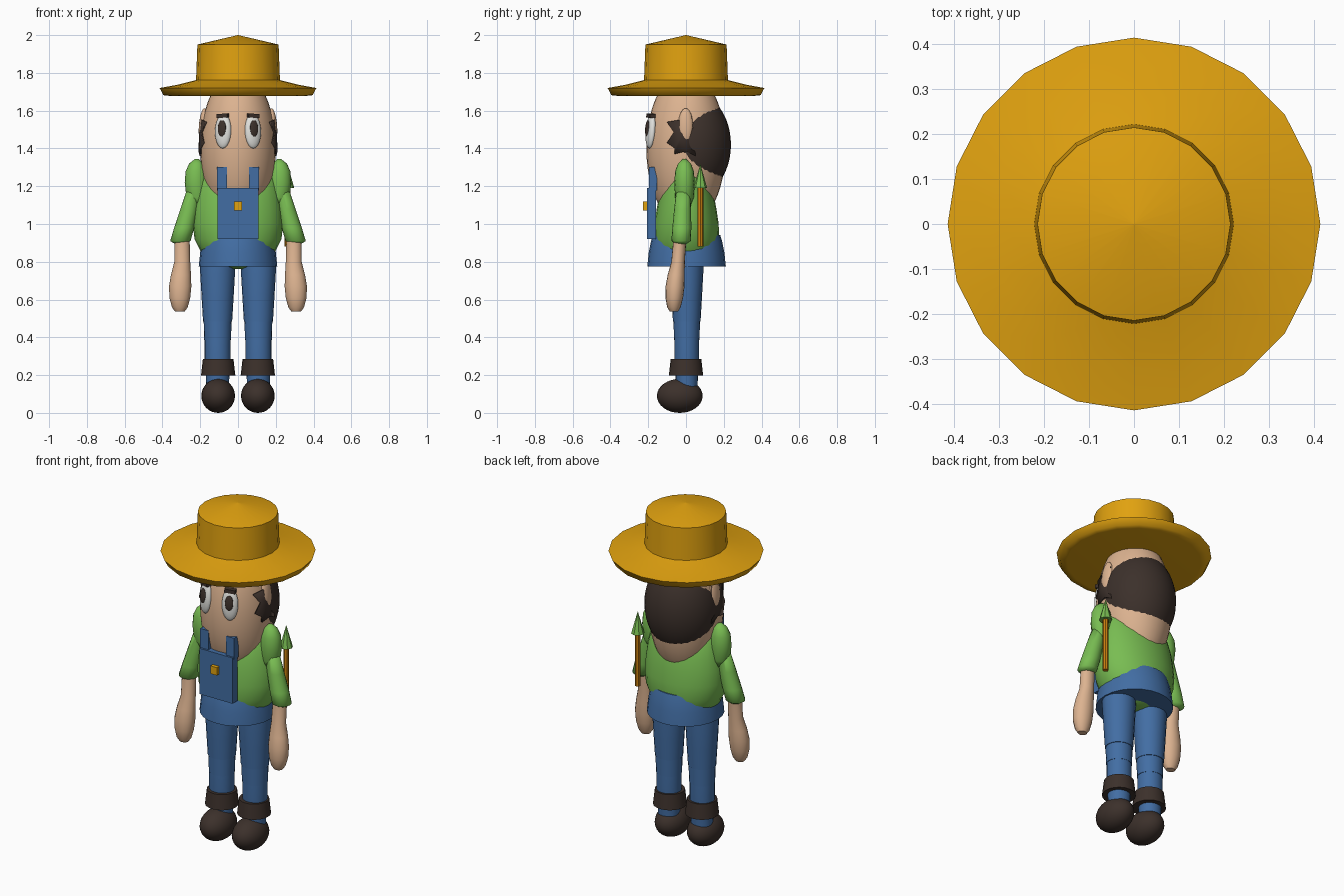
import bpy, bmesh, math
from mathutils import Matrix, Vector, Euler

if "Cube" in bpy.data.objects:
    bpy.data.objects.remove(bpy.data.objects["Cube"])


def material(name, r, g, b):
    m = bpy.data.materials.new(name)
    m.use_nodes = True
    m.diffuse_color = (r, g, b, 1)
    m.node_tree.nodes["Principled BSDF"].inputs["Base Color"].default_value = (r, g, b, 1)
    return m


STRAW = material("straw yellow", .75, .36, .005)
SKIN = material("skin", .72, .45, .28)
GREEN = material("shirt green", .19, .51, .085)
DENIM = material("denim blue", .055, .155, .37)
BROWN = material("dark brown", .045, .03, .024)
WHITE = material("eye white", .75, .75, .72)
ORANGE = material("shaft orange", .6, .22, .005)


def finish(bm, name, mat, angle=50):
    bmesh.ops.recalc_face_normals(bm, faces=bm.faces)
    me = bpy.data.meshes.new(name)
    bm.to_mesh(me)
    bm.free()
    ob = bpy.data.objects.new(name, me)
    bpy.context.collection.objects.link(ob)
    me.materials.append(mat)
    if angle:
        bpy.ops.object.select_all(action='DESELECT')
        ob.select_set(True)
        bpy.context.view_layer.objects.active = ob
        bpy.ops.object.shade_smooth_by_angle(angle=math.radians(angle))
    return ob


def loft(name, mat, stations, n=20, angle=50):
    """Skin elliptical rings given as (x, y, z, radius x, radius y)."""
    bm = bmesh.new()
    rings = []
    for x, y, z, rx, ry in stations:
        turn = [2 * math.pi * i / n for i in range(n)]
        rings.append([bm.verts.new((x + rx * math.cos(a), y + ry * math.sin(a), z)) for a in turn])
    for a, b in zip(rings, rings[1:]):
        for i in range(n):
            bm.faces.new((a[i], a[(i + 1) % n], b[(i + 1) % n], b[i]))
    bm.faces.new(rings[0])
    bm.faces.new(rings[-1])
    return finish(bm, name, mat, angle)


def ball(name, mat, loc, radii, rot=(0, 0, 0), u=24, v=16):
    bm = bmesh.new()
    bmesh.ops.create_uvsphere(bm, u_segments=u, v_segments=v, radius=1)
    bm.transform(Matrix.LocRotScale(Vector(loc), Euler(rot), Vector(radii)))
    return finish(bm, name, mat, 80)


def box(name, mat, loc, size, rot=(0, 0, 0)):
    bm = bmesh.new()
    bmesh.ops.create_cube(bm, size=1)
    bm.transform(Matrix.LocRotScale(Vector(loc), Euler(rot), Vector(size)))
    return finish(bm, name, mat, 0)


# Straw hat
hat = [(.36, 1.678), (.395, 1.682), (.415, 1.72), (.32, 1.737), (.222, 1.762),
       (.215, 1.95), (.001, 2.0)]
loft("straw_hat", STRAW, [(0, 0, z, r, r) for r, z in hat], 20, 60)

# Head and hair
HEAD_C, HEAD_R = Vector((0, 0, 1.4)), Vector((.2, .21, .41))
ball("head", SKIN, HEAD_C, HEAD_R, u=32, v=24)
ball("hair", BROWN, (0, .03, 1.42), (.205, .208, .28), u=32, v=24)


def sideburn(s):
    """Jagged patch that follows the side of the head."""
    outline = [(.03, 1.57), (-.04, 1.55), (-.1, 1.54), (-.065, 1.485), (-.1, 1.43),
               (-.06, 1.4), (-.06, 1.37), (.0, 1.385), (.05, 1.36)]

    def on_head(y, z):
        k = 1 - (y / HEAD_R.y) ** 2 - ((z - HEAD_C.z) / HEAD_R.z) ** 2
        return (s * (HEAD_R.x * math.sqrt(k) + .006), y, z)

    bm = bmesh.new()
    mid = bm.verts.new(on_head(-.02, 1.47))
    rim = [bm.verts.new(on_head(y, z)) for y, z in outline]
    for a, b in zip(rim, rim[1:] + rim[:1]):
        bm.faces.new((mid, a, b))
    ob = finish(bm, "sideburn", BROWN)
    ob.modifiers.new("thickness", 'SOLIDIFY').thickness = .008
    ob.modifiers["thickness"].offset = 0


# Torso, trouser waist and bib
torso = [(.762, .04, .04), (.79, .15, .13), (.85, .195, .16), (.92, .23, .172),
         (1.0, .24, .17), (1.08, .235, .158), (1.15, .225, .145), (1.22, .21, .12),
         (1.28, .19, .085), (1.32, .16, .05)]
loft("shirt_torso", GREEN, [(0, .003, z, rx, ry) for z, rx, ry in torso], 24, 80)
waist = [(.775, .208), (.85, .2), (.91, .188), (.942, .178)]
loft("trouser_waist", DENIM, [(0, .003, z, r, r) for z, r in waist], 24)
box("bib", DENIM, (0, -.183, 1.055), (.216, .046, .27))
box("bib_button", STRAW, (0, -.216, 1.095), (.042, .024, .046))

# Paired parts
for s, side in ((1, "left"), (-1, "right")):
    sideburn(s)
    ball(side + "_ear", SKIN, (s * .185, -.002, 1.52), (.022, .039, .093), (0, s * -.08, 0))

    # Face
    rot = Euler((-.08, 0, s * .35))
    out = rot.to_matrix() @ Vector((0, -1, 0))
    eye = Vector((s * .079, -.187, 1.492))
    ball(side + "_eye", WHITE, eye, (.045, .024, .092), rot)
    ball(side + "_pupil", BROWN, eye + out * .019 + Vector((0, 0, .012)), (.023, .009, .044), rot, 16, 10)
    box(side + "_eyebrow", BROWN, (s * .08, -.186, 1.573), (.06, .03, .021), (0, s * .08, s * .35))

    box(side + "_strap", DENIM, (s * .084, -.174, 1.24), (.054, .042, .125))

    # Arm
    shoulder = [(.21, 1.1, .04), (.218, 1.14, .055), (.222, 1.22, .06), (.222, 1.28, .055),
                (.22, 1.32, .038), (.218, 1.343, .012)]
    loft(side + "_shoulder", GREEN, [(s * x, -.008, z, r, r * .9) for x, z, r in shoulder], 16, 80)
    sleeve = [(.305, -.026, .895, .03), (.305, -.026, .91, .054), (.285, -.022, .98, .053),
              (.258, -.018, 1.08, .047), (.235, -.014, 1.17, .04)]
    loft(side + "_sleeve", GREEN, [(s * x, y, z, r, r * .95) for x, y, z, r in sleeve], 16, 80)
    forearm = [(.308, -.064, .537, .026), (.308, -.064, .56, .042), (.308, -.062, .61, .055),
               (.306, -.058, .67, .059), (.302, -.052, .73, .053), (.295, -.042, .8, .042),
               (.297, -.03, .95, .04)]
    loft(side + "_forearm", SKIN, [(s * x, y, z, r, r * .85) for x, y, z, r in forearm], 16)

    # Leg in three overlapping trouser sections
    sections = {"thigh": [(.485, .077), (.6, .084), (.74, .092), (.8, .092)],
                "knee": [(.385, .071), (.5, .074)],
                "shin": [(.13, .06), (.19, .062), (.28, .069), (.4, .069)]}
    for part, rows in sections.items():
        loft(side + "_trouser_" + part, DENIM,
             [(s * .108, .004, z, r, r * .95) for z, r in rows], 20)

    # Boot
    cuff = [(.197, .091), (.285, .081)]
    loft(side + "_boot_cuff", BROWN, [(s * .105, 0, z, r, r) for z, r in cuff], 20)
    ball(side + "_shoe", BROWN, (s * .105, -.033, .09), (.089, .121, .09))

# Upright stick with a pointed tip, carried behind the left arm
STICK = (.262, .076)
loft("stick_shaft", ORANGE, [(*STICK, z, .016, .016) for z in (.88, 1.2)], 8, 30)
loft("stick_tip", GREEN, [(*STICK, 1.19, .036, .036), (*STICK, 1.315, .001, .001)], 8, 30)
